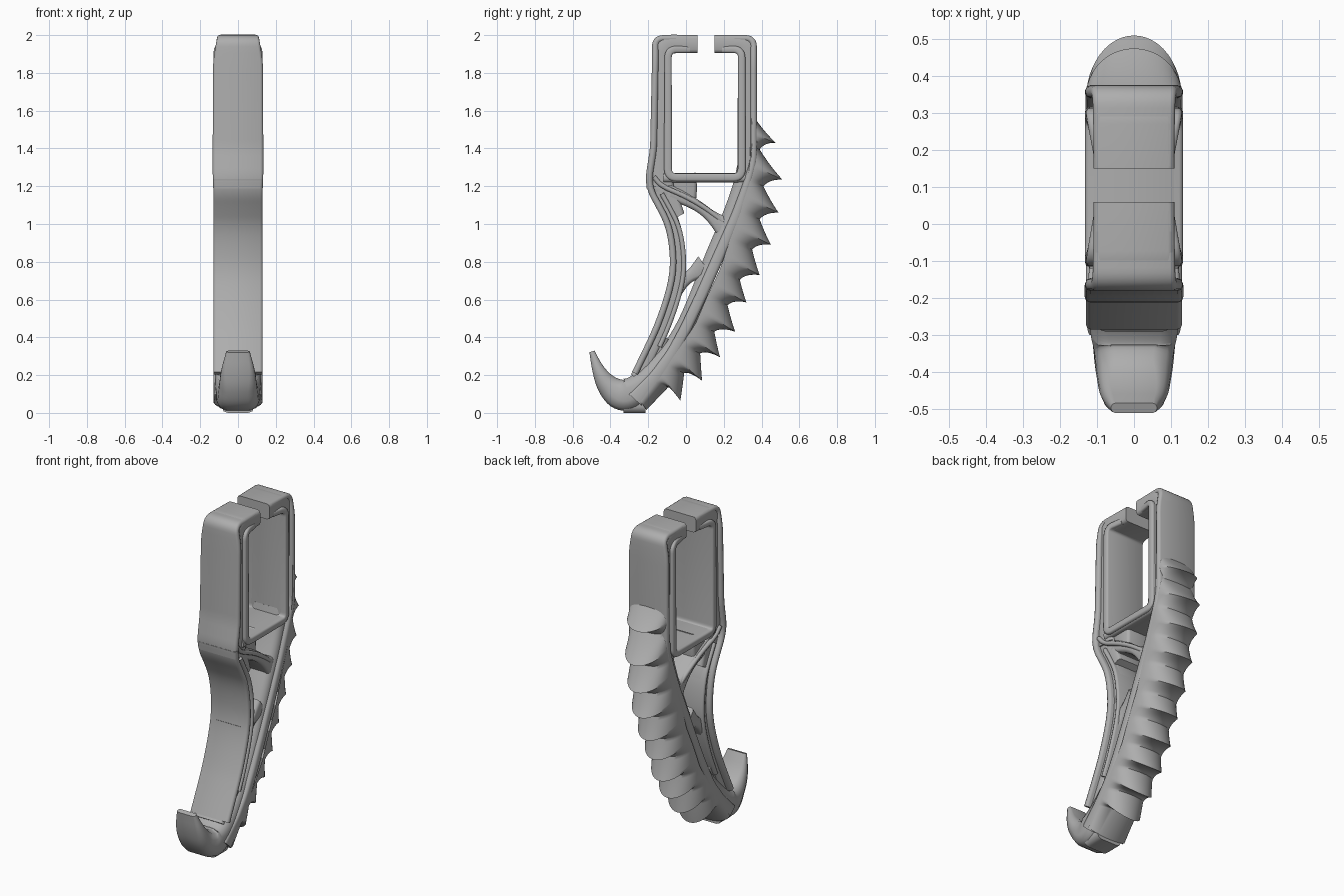
import bpy, bmesh, math
from mathutils import Vector

cube = bpy.data.objects.get("Cube")
if cube:
    bpy.data.objects.remove(cube, do_unlink=True)

grey = bpy.data.materials.new("plain grey")
grey.use_nodes = True
tone = (0.42, 0.42, 0.42, 1)
grey.diffuse_color = tone
grey.node_tree.nodes["Principled BSDF"].inputs["Base Color"].default_value = tone


def finish(name, bm):
    bmesh.ops.recalc_face_normals(bm, faces=bm.faces)
    mesh = bpy.data.meshes.new(name)
    bm.to_mesh(mesh)
    bm.free()
    mesh.materials.append(grey)
    obj = bpy.data.objects.new(name, mesh)
    bpy.context.collection.objects.link(obj)
    bpy.ops.object.select_all(action='DESELECT')
    obj.select_set(True)
    bpy.context.view_layer.objects.active = obj
    bpy.ops.object.shade_smooth_by_angle(angle=math.radians(48))


def bezier(a, b, c, steps):
    return [a * (1 - t) ** 2 + b * 2 * t * (1 - t) + c * t * t
            for t in (i / steps for i in range(steps + 1))]


def rounded(points, r):
    """Polyline with its corners replaced by curves of reach r."""
    pts = [Vector(p) for p in points]
    raw = [pts[0]]
    for a, b, c in zip(pts, pts[1:], pts[2:]):
        start = b + (a - b) * min(0.5, r / (a - b).length)
        end = b + (c - b) * min(0.5, r / (c - b).length)
        raw += bezier(start, b, end, 7)
    raw.append(pts[-1])
    path = [raw[0]]
    for p in raw[1:]:
        if (p - path[-1]).length > 0.001:
            path.append(p)
    return path


def sweep(name, points, r=1.0, edge=0.018):
    """Bar along (y, z, thickness, half width) points, with rounded edges."""
    path = rounded(points, r)
    bm = bmesh.new()
    rings = []
    for i, p in enumerate(path):
        d = path[min(i + 1, len(path) - 1)] - path[max(i - 1, 0)]
        n = Vector((-d[1], d[0])).normalized()
        c = min(edge, p[2] * 0.4)
        ring = []
        for k in range(4):
            mid = math.radians(45 + 90 * k)
            sx = math.copysign(p[3] - c, math.cos(mid))
            sn = math.copysign(p[2] / 2 - c, math.sin(mid))
            for j in range(3):
                a = math.radians(90 * k + 45 * j)
                off = sn + c * math.sin(a)
                ring.append(bm.verts.new((sx + c * math.cos(a),
                                          p[0] + n.x * off, p[1] + n.y * off)))
        rings.append(ring)
    for a, b in zip(rings, rings[1:]):
        for i in range(12):
            j = (i + 1) % 12
            bm.faces.new((a[i], a[j], b[j], b[i]))
    bm.faces.new(rings[0])
    bm.faces.new(rings[-1])
    finish(name, bm)


# Clamp: two walls with lips, a floor and a raised inner rim
sweep("clamp_front_wall", [(.06, 1.953, .095, .11), (-.128, 1.953, .1, .11),
                           (-.133, 1.35, .105, .112), (-.13, 1.2, .13, .108)], .055)
sweep("clamp_back_wall", [(.15, 1.953, .095, .11), (.325, 1.953, .098, .11),
                          (.32, 1.25, .098, .11)], .055)
sweep("clamp_floor", [(-.12, 1.245, .05, .12), (.32, 1.245, .05, .12)])
sweep("clamp_inner_rim", [(.02, 1.924, .036, .11), (-.095, 1.924, .038, .13),
                          (-.095, 1.247, .042, .132), (.295, 1.247, .042, .132),
                          (.295, 1.924, .038, .13), (.19, 1.924, .036, .11)], .045, .01)

# Outer rim of the front wall running on into the front strap
strap = [(-.185, 1.17), (-.14, 1.09), (-.095, 1.0), (-.072, .89), (-.066, .76),
         (-.092, .63), (-.147, .47), (-.197, .36), (-.27, .21)]
sweep("front_rim", [(.055, 1.983, .034, .108), (-.163, 1.983, .034, .112),
                    (-.163, 1.86, .034, .132), (-.172, 1.4, .036, .134),
                    (-.196, 1.25, .036, .134), (-.19, 1.19, .036, .13)], .045, .016)
sweep("front_strap", [(-.196, 1.24, .034, .133)] +
      [(y, z, .034, .13) for y, z in strap], 1, .015)
sweep("strap_web", [(y + .028, z, .075, .1) for y, z in strap])
sweep("strap_rib", [(y + .057, z - .01, .024, .115) for y, z in strap[:-1]])

# Spine from the back wall down to the upturned hook
sweep("spine_and_hook", [(.315, 1.3, .09, .11), (.295, 1.2, .09, .108),
                         (.235, 1.02, .1, .108), (.155, .84, .1, .108),
                         (.08, .66, .09, .108), (.015, .5, .09, .108),
                         (-.05, .37, .1, .108), (-.15, .24, .12, .115),
                         (-.25, .125, .15, .122), (-.335, .085, .18, .11),
                         (-.415, .14, .12, .1), (-.465, .225, .065, .09),
                         (-.498, .325, .028, .062)], 1, .05)
sweep("back_rim", [(.155, 1.983, .034, .108), (.358, 1.983, .034, .112),
                   (.358, 1.86, .034, .132), (.358, 1.33, .036, .132),
                   (.32, 1.2, .045, .131), (.265, 1.04, .055, .13),
                   (.16, .8, .06, .13), (.08, .62, .06, .13), (0, .45, .06, .13),
                   (-.075, .31, .06, .13), (-.16, .19, .07, .13),
                   (-.27, .07, .09, .125)], .045, .016)
sweep("foot", [(-.33, .04, .08, .085), (-.215, .04, .08, .085)], 1, .03)

# Braces between strap and spine, flared at their ends
sweep("upper_brace", [(-.18, 1.2, .07, .1), (-.06, 1.16, .08, .1),
                      (.06, 1.1, .055, .1), (.14, 1.035, .06, .1), (.22, .97, .13, .1)])
sweep("upper_brace_rib", [(-.17, 1.25, .025, .125), (-.13, 1.2, .025, .122),
                          (-.02, 1.155, .025, .115), (.09, 1.095, .025, .11),
                          (.2, 1.01, .025, .1)], 1, .01)
sweep("floor_brace", [(-.02, 1.25, .15, .09), (.0, 1.19, .12, .09), (.0, 1.1, .1, .09)])
sweep("strap_corner", [(-.15, 1.24, .1, .1), (-.1, 1.15, .12, .1), (-.04, 1.04, .07, .1)])
sweep("middle_brace", [(-.06, .67, .12, .1), (.01, .715, .045, .1), (.1, .78, .12, .1)])
sweep("lower_brace", [(-.11, .4, .05, .095), (-.18, .28, .08, .095), (-.26, .18, .08, .095)])

# Row of claw-like scales down the back: tip, valley below it, depth of valley
scales = [((.475, 1.43), (.39, 1.395), .05), ((.51, 1.235), (.41, 1.2), .09),
          ((.49, 1.06), (.39, 1.025), .11), ((.45, .89), (.35, .865), .13),
          ((.39, .73), (.285, .705), .12), ((.32, .585), (.22, .57), .12),
          ((.26, .43), (.15, .43), .11), ((.18, .295), (.075, .315), .11),
          ((.085, .17), (-.01, .21), .1), ((-.03, .065), (-.095, .135), .08)]
inward = Vector((-.9, .4))
valley, base = Vector((.372, 1.55)), Vector((.345, 1.56))
profile = []
for tip, low, depth in scales:
    tip, low = Vector(tip), Vector(low)
    root = low + inward * depth
    upper = Vector((valley.x * .55 + tip.x * .45, valley.y * .45 + tip.y * .55))
    under = tip.lerp(low, .65) + Vector((-.004, .025))
    edge = bezier(valley, upper, tip, 7) + bezier(tip, under, low, 6)[1:]
    for i, p in enumerate(edge):
        profile.append((base.lerp(root, i / (len(edge) - 1)), p))
    valley, base = low, root
profile.append((Vector((-.24, .06)), Vector((-.21, .015))))

bm = bmesh.new()
rows = []
for root, p in profile:
    row = []
    for i in range(25):
        a = math.radians(-90 + 7.5 * i)
        q = root.lerp(p, math.cos(a))
        row.append(bm.verts.new((.13 * math.sin(a), q.x, q.y)))
    rows.append(row)
for a, b in zip(rows, rows[1:]):
    for i in range(24):
        bm.faces.new((a[i], a[i + 1], b[i + 1], b[i]))
bmesh.ops.remove_doubles(bm, verts=bm.verts, dist=0.0001)
finish("back_scales", bm)
